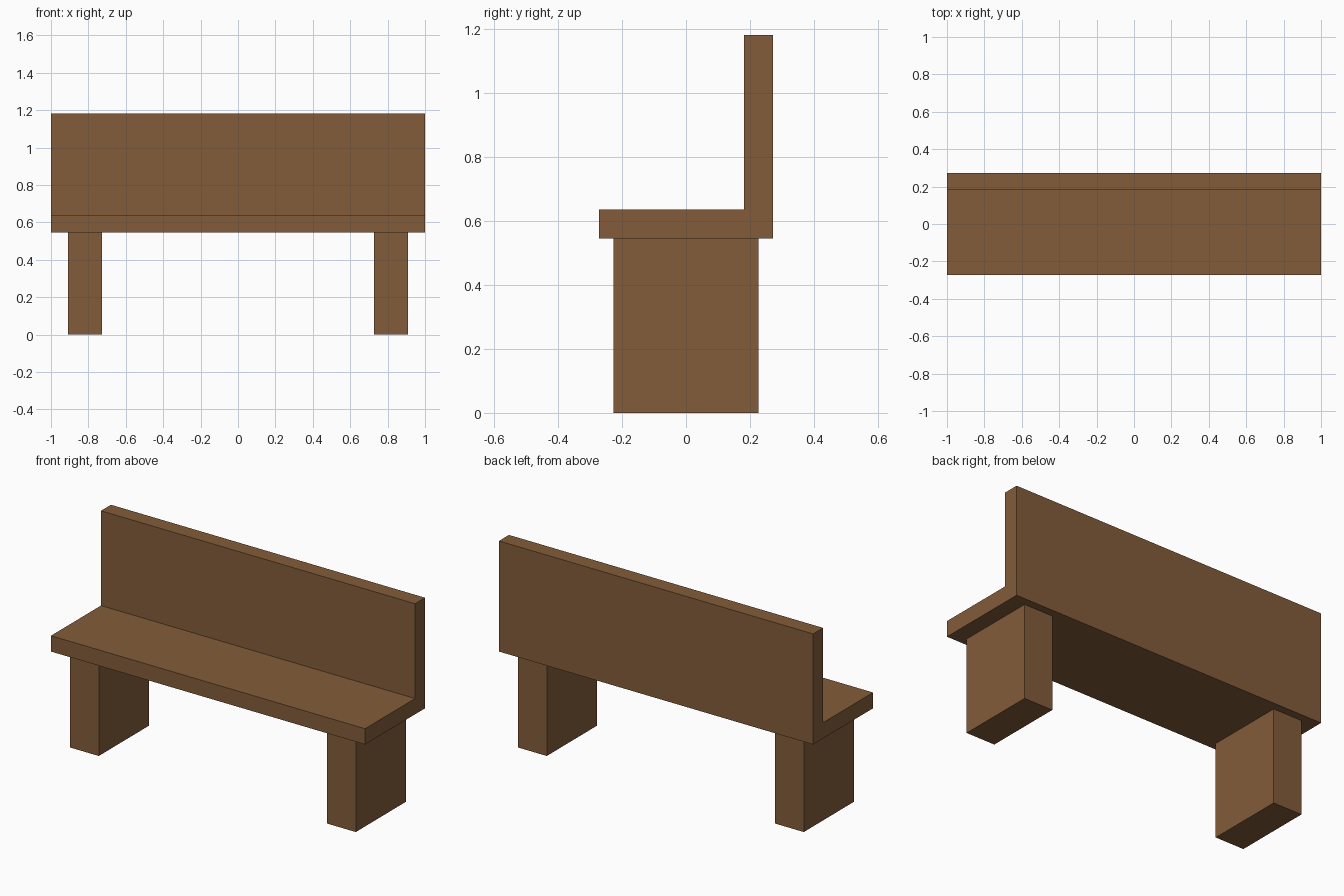
import bpy
import bmesh
from mathutils import Vector

cube = bpy.data.objects.get("Cube")
if cube:
    bpy.data.objects.remove(cube, do_unlink=True)

U = 1 / 11  # plank thickness, the module every part is sized by

wood = bpy.data.materials.new("brown wood")
wood.use_nodes = True
colour = (0.227, 0.107, 0.042, 1)
wood.diffuse_color = colour
wood.node_tree.nodes["Principled BSDF"].inputs["Base Color"].default_value = colour


def extrude_profile(name, profile, x0, x1):
    """Extrude a (y, z) outline along x; all sizes in modules."""
    bm = bmesh.new()
    face = bm.faces.new([bm.verts.new((x0 * U, y * U, z * U)) for y, z in profile])
    side = bmesh.ops.extrude_face_region(bm, geom=[face])
    moved = [v for v in side["geom"] if isinstance(v, bmesh.types.BMVert)]
    bmesh.ops.translate(bm, verts=moved, vec=Vector(((x1 - x0) * U, 0, 0)))
    bmesh.ops.recalc_face_normals(bm, faces=bm.faces)
    mesh = bpy.data.meshes.new(name)
    bm.to_mesh(mesh)
    bm.free()
    mesh.materials.append(wood)
    obj = bpy.data.objects.new(name, mesh)
    bpy.context.collection.objects.link(obj)
    return obj


# Seat and backrest share one L-shaped outline
extrude_profile("seat_and_backrest",
                [(-3, 6), (3, 6), (3, 13), (2, 13), (2, 7), (-3, 7)], -11, 11)

# Slab legs, inset from the ends and edges of the seat
leg = [(-2.5, 0), (2.5, 0), (2.5, 6), (-2.5, 6)]
extrude_profile("left_leg", leg, 8, 10)
extrude_profile("right_leg", leg, -10, -8)
